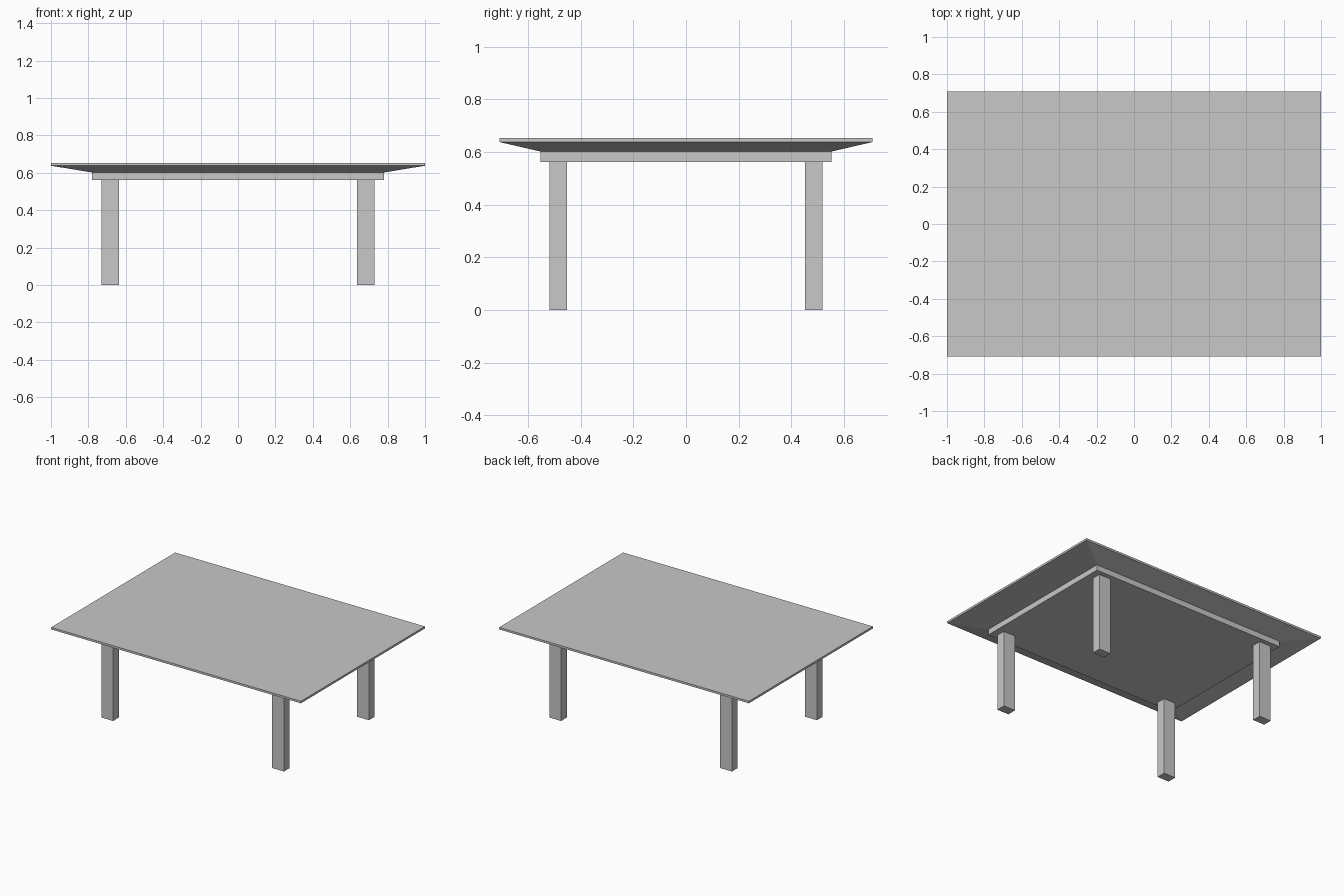
import bpy
import bmesh

cube = bpy.data.objects.get("Cube")
if cube:
    bpy.data.objects.remove(cube, do_unlink=True)

GREY = (0.58, 0.58, 0.58, 1.0)
grey = bpy.data.materials.new("plain_grey")
grey.use_nodes = True
grey.diffuse_color = GREY
grey.node_tree.nodes["Principled BSDF"].inputs["Base Color"].default_value = GREY


def stacked_block(name, sections, centre=(0, 0)):
    """Closed block through rectangular sections (half_x, half_y, z), bottom first."""
    bm = bmesh.new()
    rings = []
    for hx, hy, z in sections:
        corners = ((-hx, -hy), (hx, -hy), (hx, hy), (-hx, hy))
        rings.append([bm.verts.new((x, y, z)) for x, y in corners])
    bm.faces.new(rings[0][::-1])
    bm.faces.new(rings[-1])
    for low, high in zip(rings, rings[1:]):
        for i in range(4):
            j = (i + 1) % 4
            bm.faces.new((low[i], low[j], high[j], high[i]))
    mesh = bpy.data.meshes.new(name)
    bm.to_mesh(mesh)
    bm.free()
    mesh.materials.append(grey)
    obj = bpy.data.objects.new(name, mesh)
    obj.location = (*centre, 0)
    bpy.context.scene.collection.objects.link(obj)
    return obj


LEG_TOP = 0.562
APRON = (0.78, 0.553)
TOP = (1.0, 0.709)

# Thin-edged top and its bevelled underside, running down into the apron
stacked_block("tabletop", [
    (*APRON, LEG_TOP),
    (*APRON, 0.602),
    (*TOP, 0.638),
    (*TOP, 0.653),
])

# Four square-cut legs set in from the apron corners
for side, sx in (("right", -1), ("left", 1)):
    for end, sy in (("front", -1), ("back", 1)):
        stacked_block(f"{end}_{side}_leg",
                      [(0.047, 0.033, 0), (0.047, 0.033, LEG_TOP)],
                      (sx * 0.684, sy * 0.486))
